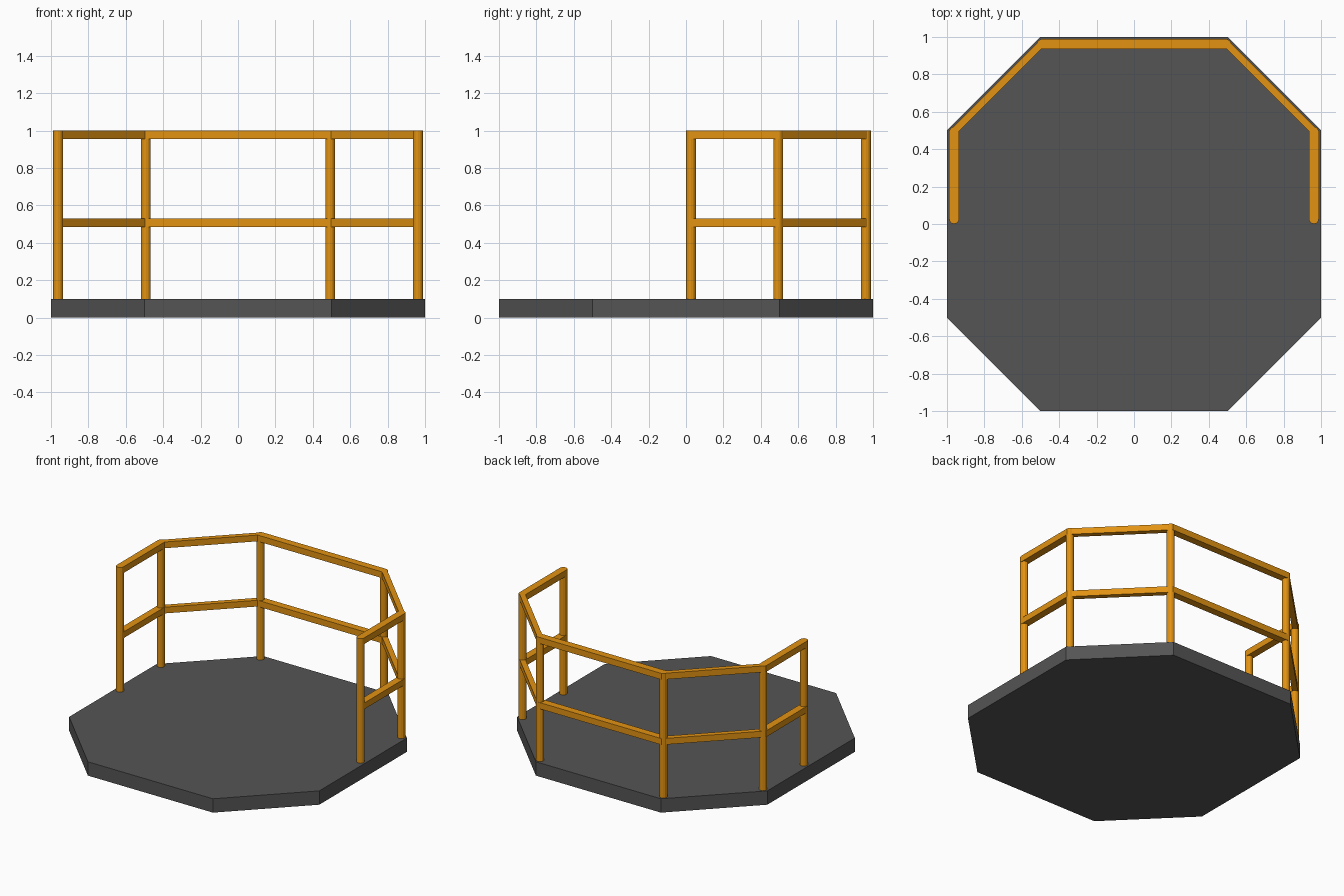
import bpy, bmesh, math
from mathutils import Vector

if "Cube" in bpy.data.objects:
    bpy.data.objects.remove(bpy.data.objects["Cube"])


def material(name, rgb):
    m = bpy.data.materials.new(name)
    m.diffuse_color = (*rgb, 1)
    m.use_nodes = True
    m.node_tree.nodes["Principled BSDF"].inputs["Base Color"].default_value = m.diffuse_color
    return m


GREY = material("dark grey", (0.09, 0.09, 0.09))
ORANGE = material("safety orange", (0.76, 0.29, 0.006))


def finish(name, bm, mat):
    bmesh.ops.recalc_face_normals(bm, faces=bm.faces[:])
    me = bpy.data.meshes.new(name)
    bm.to_mesh(me)
    bm.free()
    me.materials.append(mat)
    ob = bpy.data.objects.new(name, me)
    bpy.context.collection.objects.link(ob)
    return ob


def prism(name, pts, z0, z1, mat):
    bm = bmesh.new()
    f = bm.faces.new([bm.verts.new((x, y, z0)) for x, y in pts])
    new = bmesh.ops.extrude_face_region(bm, geom=[f])["geom"]
    verts = [g for g in new if isinstance(g, bmesh.types.BMVert)]
    bmesh.ops.translate(bm, verts=verts, vec=(0, 0, z1 - z0))
    return finish(name, bm, mat)


# octagonal platform with clipped corners
prism("platform", [(1, -.5), (1, .5), (.5, 1), (-.5, 1),
                   (-1, .5), (-1, -.5), (-.5, -1), (.5, -1)], 0, 0.1, GREY)

# guard rails: a bent band around the back half
OUT, IN, END = 0.988, 0.935, 0.027


def band(d):
    return [(d, END), (d, .497), (.497, d), (-.497, d), (-d, .497), (-d, END)]


def rail(name, z0, z1):
    bm = bmesh.new()
    rings = []
    for (ox, oy), (ix, iy) in zip(band(OUT), band(IN)):
        rings.append([bm.verts.new(p) for p in
                      ((ox, oy, z0), (ix, iy, z0), (ix, iy, z1), (ox, oy, z1))])
    for a, b in zip(rings, rings[1:]):
        for i in range(4):
            j = (i + 1) % 4
            bm.faces.new((a[i], a[j], b[j], b[i]))
    bm.faces.new(rings[0])
    bm.faces.new(rings[-1])
    finish(name, bm, ORANGE)


rail("top_rail", 0.955, 1.0)
rail("middle_rail", 0.484, 0.529)

# round posts at the ends and bends
R, MID = 0.0265, (OUT + IN) / 2
posts = {"end_post": (MID, END), "side_post": (MID, .493), "back_post": (.493, MID)}
for name, (x, y) in posts.items():
    for side, s in (("right", 1), ("left", -1)):
        ring = [(s * x + R * math.cos(math.tau * i / 12),
                 y + R * math.sin(math.tau * i / 12)) for i in range(12)]
        prism(side + "_" + name, ring, 0.1, 1.0, ORANGE)
